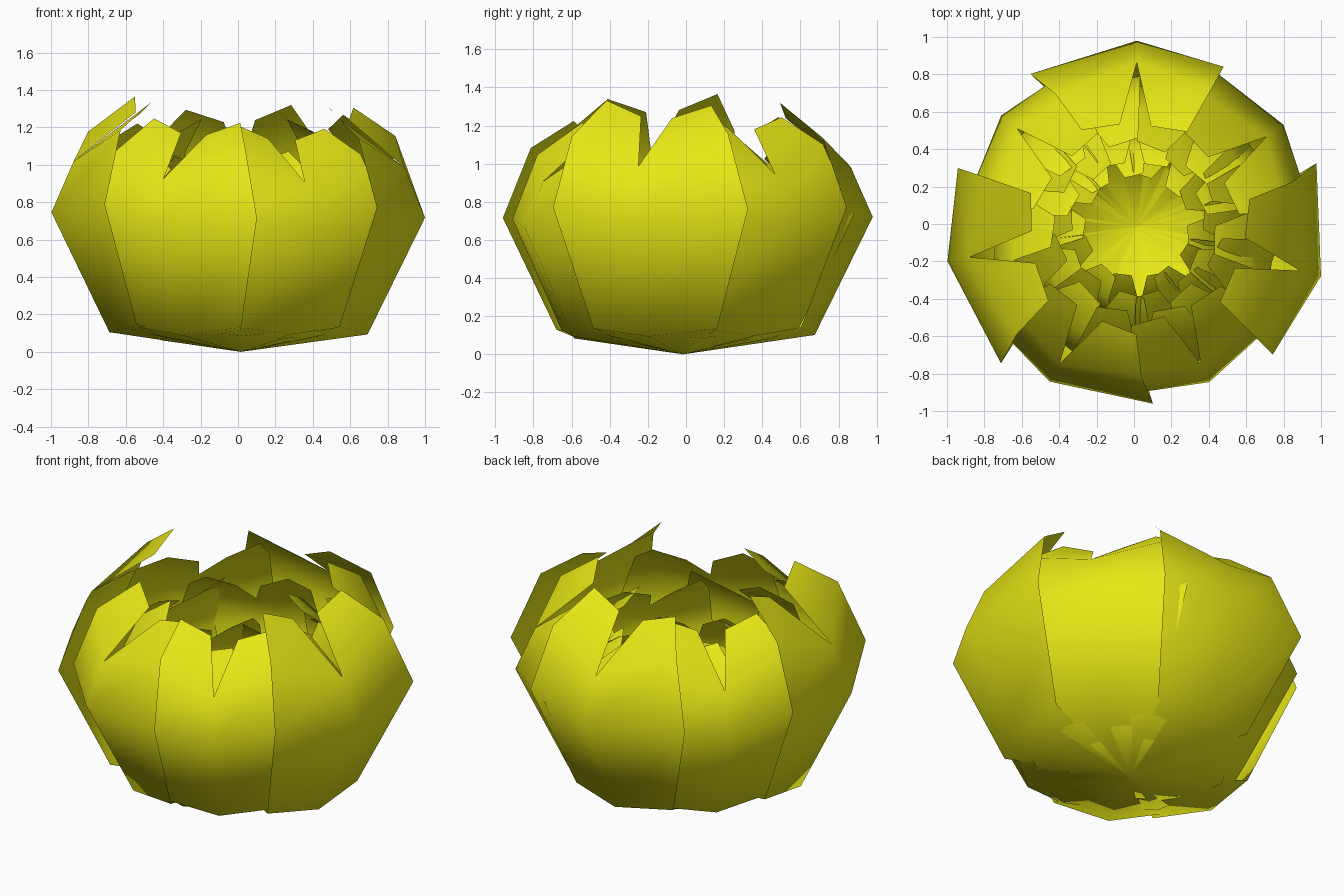
import bpy
import math
import random
from mathutils import Matrix, Vector

random.seed(4)
if "Cube" in bpy.data.objects:
    bpy.data.objects.remove(bpy.data.objects["Cube"], do_unlink=True)

yellow = bpy.data.materials.new("petal_yellow")
yellow.use_nodes = True
colour = (0.8, 0.8, 0.008, 1)
yellow.diffuse_color = colour
yellow.node_tree.nodes["Principled BSDF"].inputs["Base Color"].default_value = colour

# Point where all petals meet
BASE = Vector((0.015, -0.015, 0))
# Petal midline: (outward, height) for base, lower bend, widest bend, notch
MIDLINE = [(0, 0), (0.68, 0.1), (0.98, 0.71), (0.865, 0.97)]
# Slightly uneven petal halves: (outward, sideways, height)
# lower bend, widest bend, shoulder, lobe tip, notch lip
LEFT = [(0.6, 0.34, 0.14), (0.805, 0.56, 0.75), (0.7, 0.43, 1.13),
        (0.51, 0.29, 1.275), (0.54, 0.09, 1.21)]
RIGHT = [(0.61, -0.31, 0.14), (0.843, -0.457, 0.76), (0.72, -0.39, 1.12),
         (0.5, -0.265, 1.3), (0.53, -0.075, 1.22)]


def petal_mesh():
    verts = [(u, 0, z) for u, z in MIDLINE]
    faces = []
    for half in (LEFT, RIGHT):
        low, wide, shoulder, tip, lip = range(len(verts), len(verts) + len(half))
        verts += half
        quads = [(0, 1, low), (1, 2, wide, low),
                 (2, 3, shoulder, wide), (3, lip, tip, shoulder)]
        faces += [q if half is LEFT else q[::-1] for q in quads]
    mesh = bpy.data.meshes.new("petal")
    mesh.from_pydata(verts, [], faces)
    mesh.materials.append(yellow)
    mesh.polygons.foreach_set("use_smooth", [True] * len(mesh.polygons))
    mesh.update()
    return mesh


PETAL = petal_mesh()


def add_petal(name, angle, size, tilt=0.0):
    petal = bpy.data.objects.new(name, PETAL)
    bpy.context.collection.objects.link(petal)
    petal.matrix_world = (Matrix.Translation(BASE)
                          @ Matrix.Rotation(math.radians(angle), 4, "Z")
                          @ Matrix.Rotation(math.radians(tilt), 4, "Y")
                          @ Matrix.Scale(size, 4))


# Outer cup of overlapping petals: (direction in degrees, size, outward tilt)
OUTER = [(90, 1.015, 0), (-15, 1.03, 0.8), (-169.7, 1.05, 0), (34.8, 0.975, 0),
         (140.6, 0.957, 0), (-119.4, 0.963, 0.5), (-65, 0.935, 0)]
for i, (angle, size, tilt) in enumerate(OUTER):
    add_petal(f"outer_petal_{i + 1}", angle, size, tilt)

# Nested inner rings, each smaller and turned against the one outside it
for ring, size in enumerate((0.82, 0.66, 0.51)):
    for i in range(7):
        angle = 360 / 7 * (i + 0.5 * ring) + 11 + random.uniform(-4, 4)
        add_petal(f"inner_petal_{ring + 1}_{i + 1}", angle,
                  size * random.uniform(0.96, 1.04), random.uniform(-1, 0.3))
